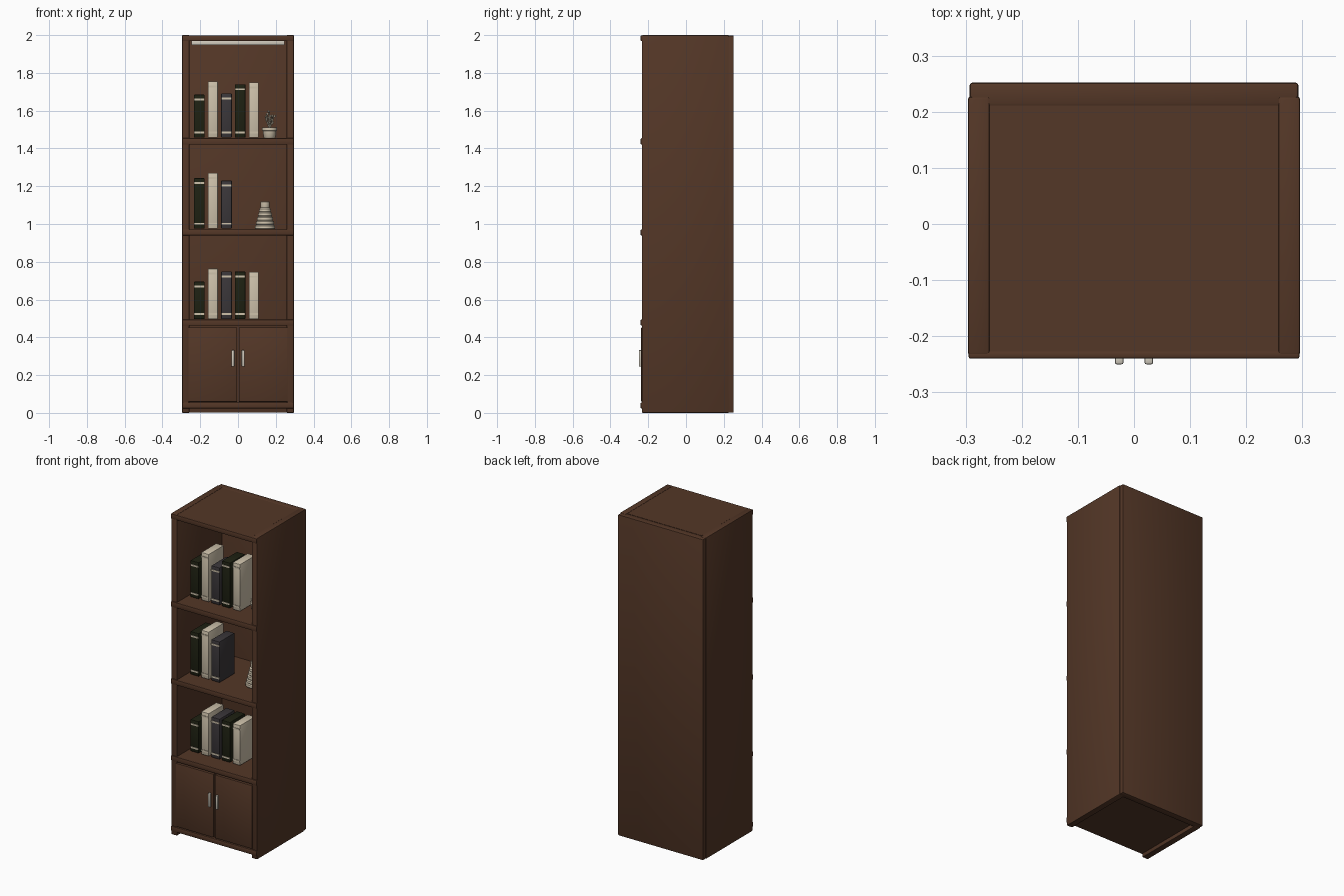
import bpy, bmesh, math, random
from mathutils import Vector, Matrix

if "Cube" in bpy.data.objects:
    bpy.data.objects.remove(bpy.data.objects["Cube"])

random.seed(4)


def mat(name, r, g, b):
    m = bpy.data.materials.new(name)
    m.diffuse_color = (r, g, b, 1)
    m.use_nodes = True
    m.node_tree.nodes["Principled BSDF"].inputs["Base Color"].default_value = m.diffuse_color
    return m


WOOD = mat("walnut wood", 0.088, 0.038, 0.020)
CREAM = mat("cream", 0.62, 0.54, 0.41)
GREEN = mat("dark green", 0.013, 0.015, 0.006)
SLATE = mat("slate grey", 0.042, 0.037, 0.041)
METAL = mat("pale metal", 0.62, 0.58, 0.50)


def finish(name, bm, material, smooth=True):
    me = bpy.data.meshes.new(name)
    bm.normal_update()
    bm.to_mesh(me)
    bm.free()
    ob = bpy.data.objects.new(name, me)
    bpy.context.collection.objects.link(ob)
    me.materials.append(material)
    if smooth:
        bpy.ops.object.select_all(action='DESELECT')
        ob.select_set(True)
        bpy.context.view_layer.objects.active = ob
        bpy.ops.object.shade_smooth_by_angle(angle=math.radians(35))
    return ob


def box(name, x, y, z, material, bevel=0.0):
    """Box from (min, max) ranges, with optional rounded edges."""
    bm = bmesh.new()
    bmesh.ops.create_cube(bm, size=1)
    c = Vector([(r[0] + r[1]) / 2 for r in (x, y, z)])
    s = [r[1] - r[0] for r in (x, y, z)]
    bmesh.ops.scale(bm, vec=s, verts=bm.verts)
    bmesh.ops.translate(bm, vec=c, verts=bm.verts)
    if bevel:
        bmesh.ops.bevel(bm, geom=bm.edges[:], offset=bevel, segments=2,
                        profile=0.5, affect='EDGES')
    return finish(name, bm, material, bool(bevel))


def lathe(name, profile, loc, material, n=32):
    """Revolve (radius, height) points around z."""
    bm = bmesh.new()
    rings = []
    for r, h in profile:
        rings.append([bm.verts.new((loc[0] + r * math.cos(a), loc[1] + r * math.sin(a), loc[2] + h))
                      for a in (2 * math.pi * i / n for i in range(n))])
    for a, b in zip(rings, rings[1:]):
        for i in range(n):
            bm.faces.new((a[i], a[(i + 1) % n], b[(i + 1) % n], b[i]))
    bm.faces.new(rings[0][::-1])
    bm.faces.new(rings[-1])
    return finish(name, bm, material)


# Carcass: sides and back
for tag, s in (("left", -1), ("right", 1)):
    x = sorted((s * 0.257, s * 0.296))
    box(tag + "_side_panel", x, (-0.234, 0.227), (0, 2.0), WOOD, 0.005)
box("back_panel", (-0.293, 0.293), (0.21, 0.252), (0.001, 1.998), WOOD, 0.005)

# Horizontal boards, each with a full-width front edge strip
boards = [("bottom", 0.024, 0.055), ("cabinet_top", 0.462, 0.494), ("lower_shelf", 0.940, 0.972),
          ("upper_shelf", 1.420, 1.454), ("top", 1.968, 1.999)]
for name, z0, z1 in boards:
    box(name + "_board", (-0.2575, 0.2575), (-0.232, 0.211), (z0, z1 - 0.001), WOOD)
    box(name + "_edge_strip", (-0.295, 0.295), (-0.240, -0.226), (z0, z1), WOOD, 0.004)

# Doors and handles
for tag, s in (("left", -1), ("right", 1)):
    box(tag + "_door", sorted((s * 0.004, s * 0.263)), (-0.237, -0.217), (0.058, 0.453), WOOD, 0.004)
    box(tag + "_handle", sorted((s * 0.019, s * 0.034)), (-0.250, -0.236), (0.246, 0.332), METAL, 0.003)

# Light strip below the top
box("light_strip", (-0.247, 0.247), (-0.16, -0.13), (1.947, 1.969), METAL, 0.003)

# Books: heights for each row, standing at equal spacing
covers = [GREEN, CREAM, SLATE, GREEN, CREAM]
rows = [("upper", 1.4545, [0.230, 0.300, 0.236, 0.285, 0.295]),
        ("middle", 0.9725, [0.270, 0.298, 0.257]),
        ("lower", 0.4945, [0.200, 0.269, 0.254, 0.253, 0.252])]
for row, z, heights in rows:
    for i, h in enumerate(heights):
        x = -0.205 + i * 0.072
        w = 0.028 if covers[i] is not CREAM else 0.026
        base = z + 0.003
        box(f"{row}_book_{i + 1}", (x - w, x + w), (-0.135, 0.013), (base, z + h), covers[i], 0.003)
        # pale bands across the spine
        for j, bz in enumerate((base + 0.026, z + h - 0.026)):
            box(f"{row}_book_{i + 1}_band_{j + 1}", (x - w + 0.001, x + w - 0.001),
                (-0.138, -0.133), (bz - 0.005, bz + 0.005), CREAM)

# Stepped vase: shrinking tiers and a neck
profile = []
for i in range(5):
    r, h = 0.053 - 0.0055 * i, 0.0225 * i
    profile += [(r - 0.003, h), (r, h + 0.004), (r - 0.001, h + 0.017), (r - 0.006, h + 0.0225)]
profile += [(0.023, 0.114), (0.025, 0.120), (0.025, 0.144), (0.022, 0.147), (0.018, 0.145), (0.017, 0.12)]
lathe("vase", profile, (0.143, -0.04, 0.9725), CREAM)

# Plant pot with rim
PX, PY, PZ = 0.167, -0.05, 1.4545
lathe("plant_pot", [(0.027, 0), (0.032, 0.006), (0.035, 0.038), (0.040, 0.040), (0.040, 0.056),
                    (0.034, 0.056), (0.033, 0.048)], (PX, PY, PZ), CREAM)

# Plant: thin stems carrying pairs of small leaves
bm = bmesh.new()
for k in range(7):
    a = 2 * math.pi * k / 6
    lean = 0.024 if k < 6 else 0.0
    base = Vector((PX, PY, PZ + 0.046))
    tip = base + Vector((lean * math.cos(a), lean * math.sin(a), random.uniform(0.065, 0.085) if k < 6 else 0.095))
    d = tip - base
    rot = d.to_track_quat('Z', 'Y').to_matrix().to_4x4()
    bmesh.ops.create_cone(bm, cap_ends=True, segments=6, radius1=0.003, radius2=0.002, depth=d.length,
                          matrix=Matrix.Translation((base + tip) / 2) @ rot)
    for t in (0.5, 0.75, 1.0):
        b = random.uniform(0, 6.28)
        p = base + d * t + Vector((math.cos(b), math.sin(b), 0)) * 0.006
        m = (Matrix.Translation(p) @ Matrix.Rotation(b, 4, 'Z') @ Matrix.Rotation(0.7, 4, 'Y')
             @ Matrix.Diagonal((0.5, 0.7, 1.2, 1)))
        bmesh.ops.create_icosphere(bm, subdivisions=2, radius=0.008, matrix=m)
finish("plant_leaves", bm, CREAM)
